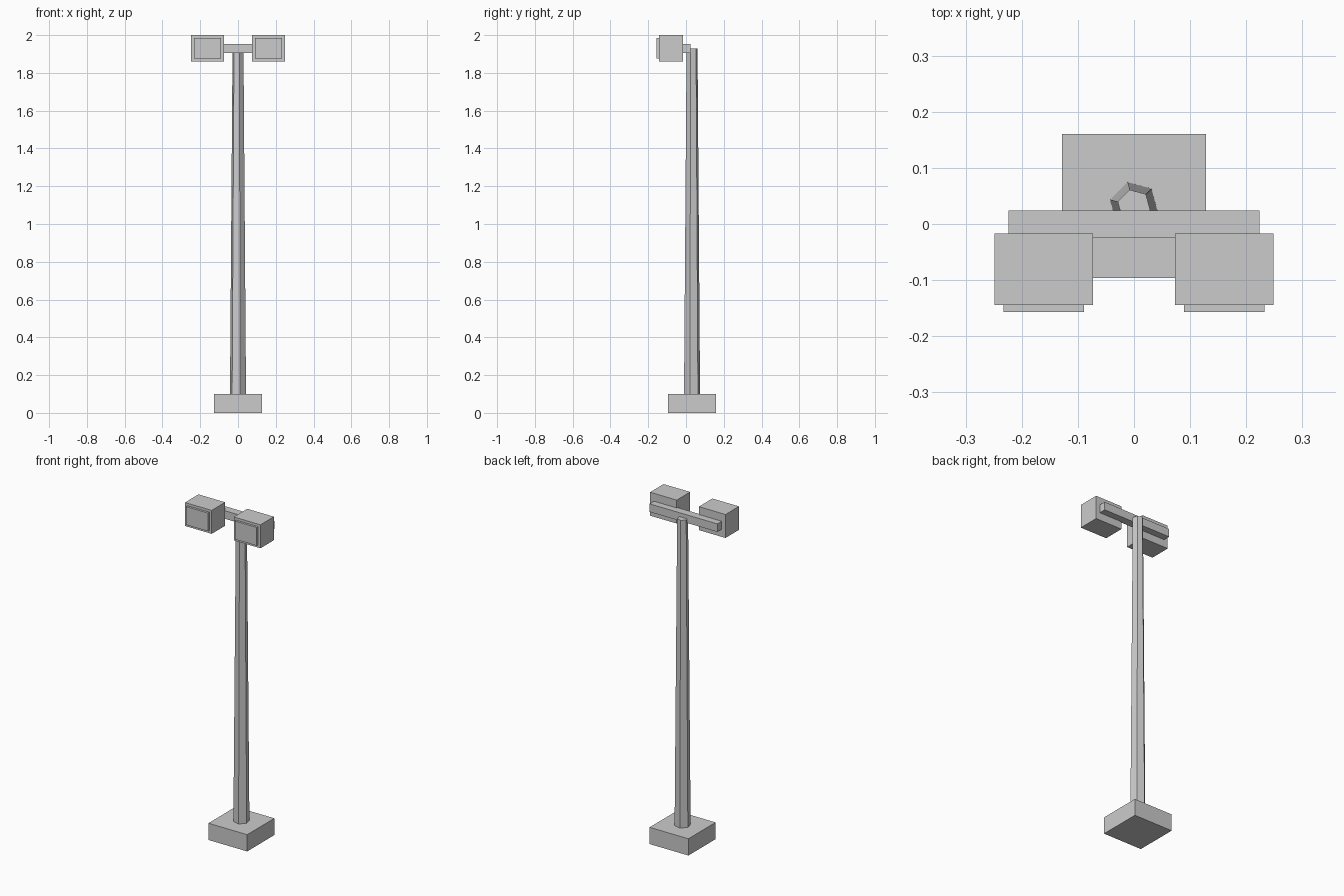
import bpy
from math import radians

cube = bpy.data.objects.get("Cube")
if cube:
    bpy.data.objects.remove(cube, do_unlink=True)

# Single plain grey
grey = bpy.data.materials.new("grey")
grey.use_nodes = True
colour = (0.6, 0.6, 0.6, 1)
grey.diffuse_color = colour
grey.node_tree.nodes["Principled BSDF"].inputs["Base Color"].default_value = colour


def box(name, low, high):
    """Box between two opposite corners."""
    centre = [(a + b) / 2 for a, b in zip(low, high)]
    bpy.ops.mesh.primitive_cube_add(size=1, location=centre)
    ob = bpy.context.object
    ob.name = name
    ob.scale = [b - a for a, b in zip(low, high)]
    bpy.ops.object.transform_apply(location=False, rotation=False, scale=True)
    ob.data.materials.append(grey)
    return ob


# Footing block
box("base", (-0.128, -0.096, 0), (0.128, 0.16, 0.1))

# Tapered six-sided pole, set slightly behind the crossbar
bottom, top = 0.1, 1.93
bpy.ops.mesh.primitive_cone_add(
    vertices=6, radius1=0.044, radius2=0.03, depth=top - bottom,
    location=(0, 0.032, (bottom + top) / 2), rotation=(0, 0, radians(15)))
pole = bpy.context.object
pole.name = "pole"
pole.data.materials.append(grey)

# Crossbar carrying the lamps
box("crossbar", (-0.224, -0.024, 1.905), (0.224, 0.024, 1.953))

# Two floodlights, each a housing with a raised lens panel
for side, x in (("left", 0.161), ("right", -0.161)):
    box(side + "_lamp_housing", (x - 0.088, -0.144, 1.86), (x + 0.088, -0.017, 2))
    box(side + "_lamp_lens", (x - 0.072, -0.157, 1.876), (x + 0.072, -0.14, 1.985))
